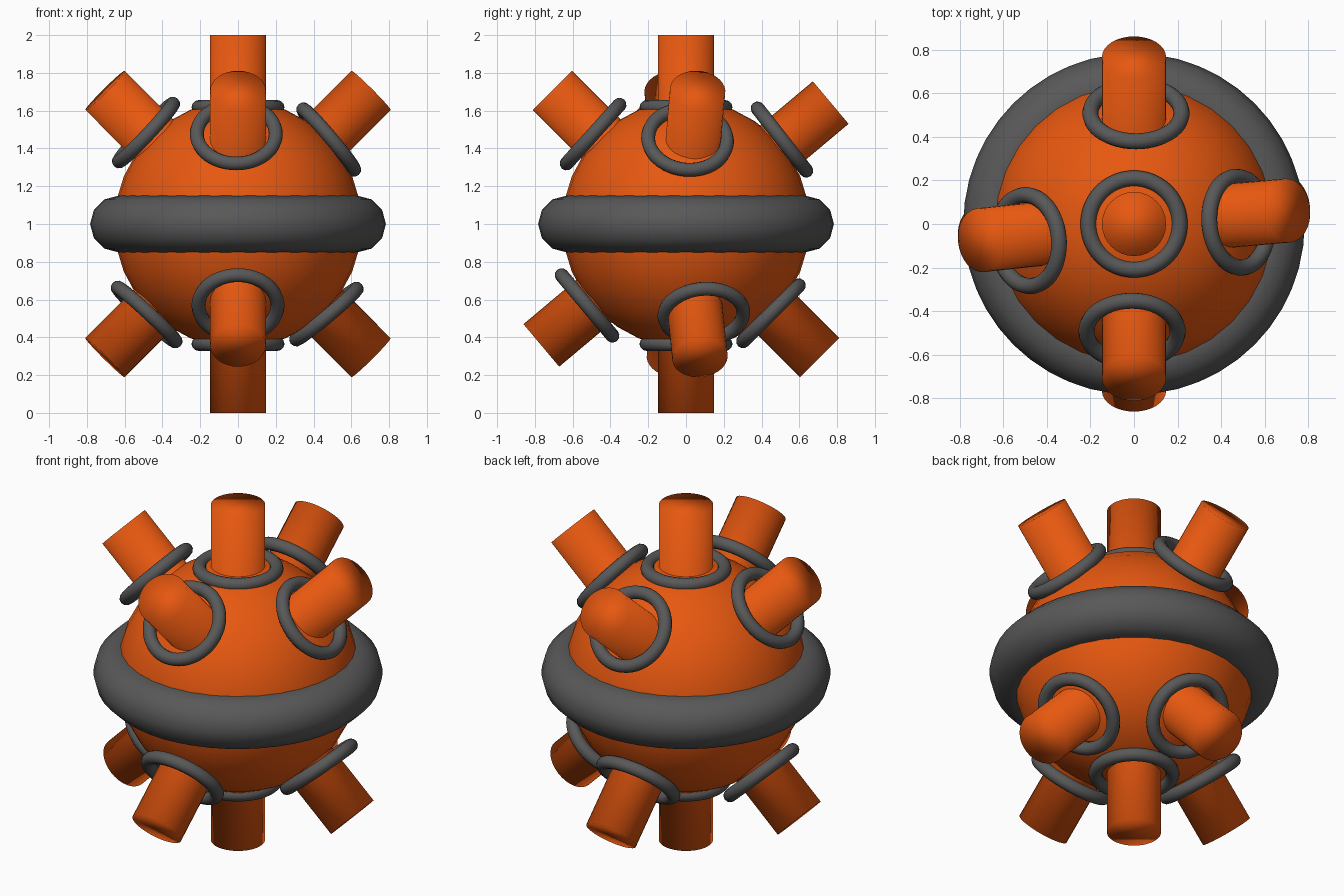
import bpy
from math import radians, cos, sin
from mathutils import Vector

if "Cube" in bpy.data.objects:
    bpy.data.objects.remove(bpy.data.objects["Cube"])

CENTRE = Vector((0, 0, 1))


def material(name, rgb):
    m = bpy.data.materials.new(name)
    m.diffuse_color = (*rgb, 1)
    m.use_nodes = True
    m.node_tree.nodes["Principled BSDF"].inputs["Base Color"].default_value = m.diffuse_color
    return m


ORANGE = material("orange", (0.8, 0.097, 0.005))
DARK = material("dark_grey", (0.098, 0.098, 0.098))


def direction(azimuth, elevation):
    a, e = radians(azimuth), radians(elevation)
    return Vector((cos(a) * cos(e), sin(a) * cos(e), sin(e)))


def finish(name, mat, axis=None):
    ob = bpy.context.object
    ob.name = name
    if axis is not None:
        ob.rotation_euler = axis.to_track_quat('Z', 'Y').to_euler()
    ob.data.materials.append(mat)
    bpy.ops.object.shade_smooth()


def ring(name, offset, axis, major=0.209, minor=0.037):
    bpy.ops.mesh.primitive_torus_add(
        major_segments=48, minor_segments=12, major_radius=major,
        minor_radius=minor, location=CENTRE + Vector(offset))
    finish(name, DARK, axis)


# Round body and thick equatorial belt
bpy.ops.mesh.primitive_uv_sphere_add(segments=32, ring_count=16, radius=0.655, location=CENTRE)
finish("body", ORANGE)
ring("belt", (0, 0, 0), direction(0, 90), 0.633, 0.15)

# Prongs: each rod passes through the centre and sticks out on both sides
rods = {
    "vertical_rod": (0, 90),
    "front_top_rod": (270, 45),
    "back_top_rod": (90, 40),
    "right_top_rod": (5, 45),
    "left_top_rod": (186, 45),
}
for name, (az, el) in rods.items():
    bpy.ops.mesh.primitive_cylinder_add(vertices=32, radius=0.147, depth=2, location=CENTRE)
    finish(name, ORANGE, direction(az, el))

# Collars around the prongs: centre offset, then facing azimuth and elevation
collars = {
    "top_collar": ((0, 0, 0.619), 0, 90),
    "bottom_collar": ((0, 0, -0.635), 0, -90),
    "front_top_collar": ((-0.009, -0.492, 0.476), 270, 42),
    "back_top_collar": ((0.009, 0.508, 0.447), 90, 38),
    "right_top_collar": ((0.48, 0.008, 0.447), 5, 40),
    "left_top_collar": ((-0.487, -0.076, 0.484), 185, 43),
    "front_lower_collar": ((0, -0.524, -0.431), 270, -40),
    "back_lower_collar": ((0, 0.45, -0.473), 90, -45),
    "right_lower_collar": ((0.468, 0.095, -0.477), 5, -50),
    "left_lower_collar": ((-0.484, -0.02, -0.479), 185, -47),
}
for name, (offset, az, el) in collars.items():
    ring(name, offset, direction(az, el))
